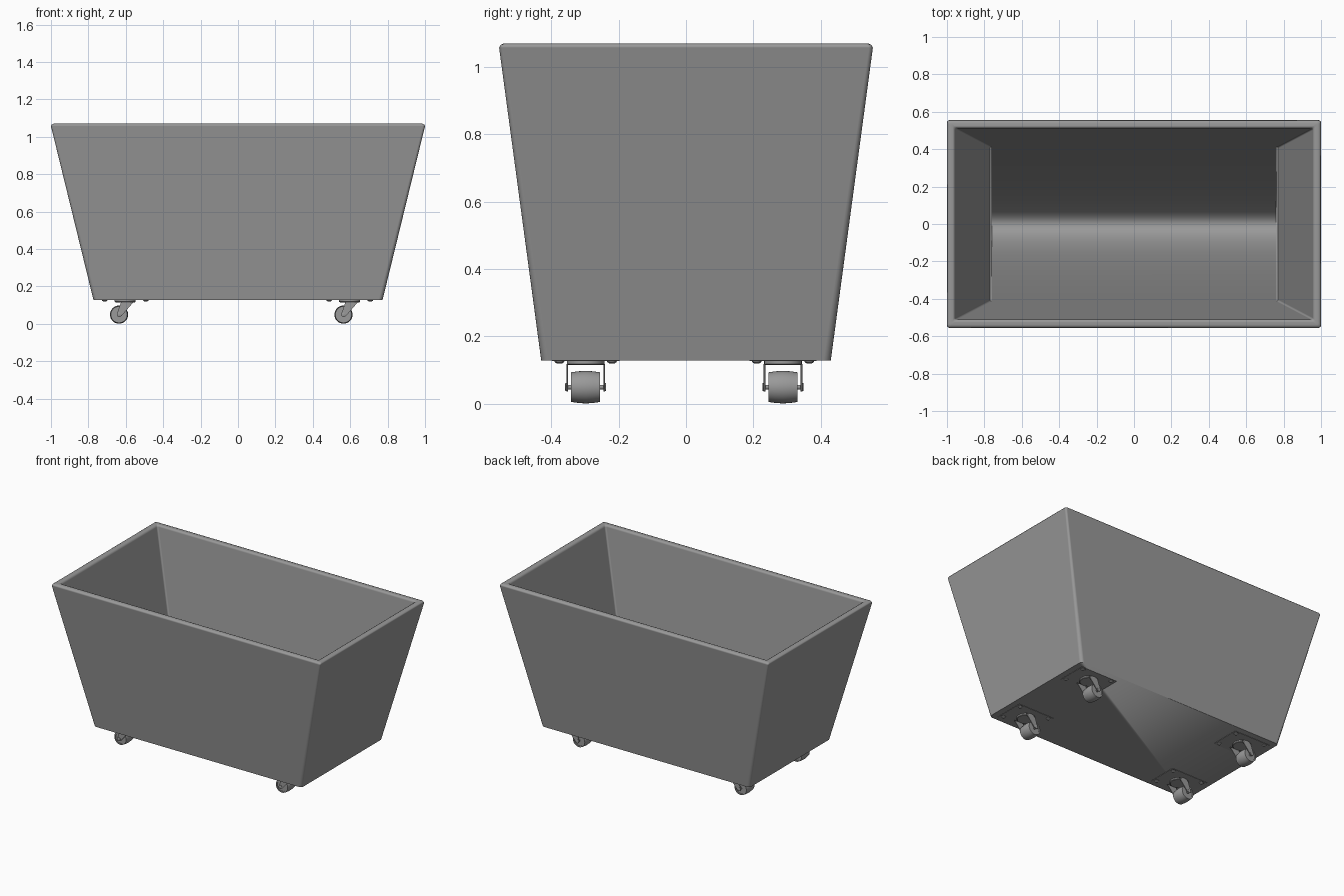
import bpy, bmesh, math
from mathutils import Matrix, Vector

cube = bpy.data.objects.get("Cube")
if cube:
    bpy.data.objects.remove(cube, do_unlink=True)

# One grey for the whole cart
grey = bpy.data.materials.new("grey")
grey.use_nodes = True
colour = (0.32, 0.32, 0.32, 1)
grey.diffuse_color = colour
grey.node_tree.nodes["Principled BSDF"].inputs["Base Color"].default_value = colour


def make_object(name, bm, smooth=True, location=(0, 0, 0)):
    mesh = bpy.data.meshes.new(name)
    bm.to_mesh(mesh)
    bm.free()
    mesh.materials.append(grey)
    obj = bpy.data.objects.new(name, mesh)
    obj.location = location
    bpy.context.collection.objects.link(obj)
    if smooth:
        bpy.ops.object.select_all(action="DESELECT")
        obj.select_set(True)
        bpy.context.view_layer.objects.active = obj
        bpy.ops.object.shade_smooth_by_angle(angle=math.radians(35))
    return obj


def rounded_rectangle(hx, hy, radius, steps=4):
    points = []
    for corner, (sx, sy) in enumerate([(1, 1), (-1, 1), (-1, -1), (1, -1)]):
        for i in range(steps + 1):
            a = math.pi / 2 * (corner + i / steps)
            points.append((sx * (hx - radius) + radius * math.cos(a),
                           sy * (hy - radius) + radius * math.sin(a)))
    return points


def lathe(profile, segments=32):
    """Closed solid of revolution about z from (radius, height) pairs."""
    bm = bmesh.new()
    rings = [[bm.verts.new((r * math.cos(a), r * math.sin(a), z))
              for a in (2 * math.pi * i / segments for i in range(segments))]
             for r, z in profile]
    for low, high in zip(rings, rings[1:]):
        for i in range(segments):
            j = (i + 1) % segments
            bm.faces.new((low[i], low[j], high[j], high[i]))
    bm.faces.new(rings[0][::-1])
    bm.faces.new(rings[-1])
    return bm


def sideways(bm):
    bmesh.ops.rotate(bm, verts=bm.verts, matrix=Matrix.Rotation(math.pi / 2, 3, "X"))
    return bm


def extruded(outline, y, thickness):
    """Flat plate in the xz plane, centred on y."""
    bm = bmesh.new()
    face = bm.faces.new([bm.verts.new((x, y - thickness / 2, z)) for x, z in outline])
    result = bmesh.ops.extrude_face_region(bm, geom=[face])
    moved = [v for v in result["geom"] if isinstance(v, bmesh.types.BMVert)]
    bmesh.ops.translate(bm, verts=moved, vec=(0, thickness, 0))
    bmesh.ops.recalc_face_normals(bm, faces=bm.faces)
    return bm


# Tapered thick-walled tub: underside, outer walls, rounded rim, inner walls, raised floor
BASE = 0.128
INNER_FLOOR = 0.29
bm = bmesh.new()
sections = [(0.773, 0.43, BASE, 0.022), (1.0, 0.555, 1.057, 0.012),
            (0.995, 0.55, 1.066, 0.012), (0.985, 0.54, 1.07, 0.01),
            (0.969, 0.524, 1.07, 0.01), (0.96, 0.515, 1.066, 0.01),
            (0.956, 0.511, 1.057, 0.01), (0.77, 0.413, INNER_FLOOR, 0.01)]
rings = [[bm.verts.new((x, y, z)) for x, y in rounded_rectangle(hx, hy, radius)]
         for hx, hy, z, radius in sections]
for low, high in zip(rings, rings[1:]):
    for i in range(len(low)):
        j = (i + 1) % len(low)
        bm.faces.new((low[i], low[j], high[j], high[i]))
underside = bm.faces.new(rings[0][::-1])
floor = bm.faces.new(rings[-1])
for f in bm.faces:
    f.smooth = True
# Both floors blend into the long walls and are creased at the ends
for e in list(underside.edges) + list(floor.edges):
    e.smooth = abs(e.verts[0].co.x - e.verts[1].co.x) > 1
# Split the floor into a long middle panel and two narrow ends
long_ends = [v for e in floor.edges if e.smooth for v in e.verts]
for s in (1, -1):
    bmesh.ops.connect_verts(bm, verts=[v for v in long_ends if v.co.x * s > 0])
tub = make_object("tub", bm, smooth=False)
weighted = tub.modifiers.new("flat_walls", "WEIGHTED_NORMAL")
weighted.weight = 100
weighted.keep_sharp = True


def caster(side, cx, cy):
    axle = Vector((cx - 0.033, cy, 0.049))

    # Mounting plate with four bolts
    bm = bmesh.new()
    bmesh.ops.create_cube(bm, size=1, matrix=Matrix.Diagonal((0.27, 0.2, 0.002, 1)))
    make_object(side + "_mounting_plate", bm, False, (cx, cy, BASE - 0.001))
    for n, (sx, sy) in enumerate([(1, 1), (-1, 1), (-1, -1), (1, -1)]):
        bolt = lathe([(0.008, -0.008), (0.014, -0.004), (0.015, 0)], 12)
        make_object(f"{side}_bolt_{n + 1}", bolt, True,
                    (cx + sx * 0.11, cy + sy * 0.078, BASE - 0.0005))

    # Swivel housing
    make_object(side + "_swivel", lathe([(0.052, -0.013), (0.056, -0.01), (0.056, 0)]),
                True, (cx, cy, BASE))

    # Raked fork arms
    outline = [(0.045, 0.117), (-0.022, 0.117), (-0.044, 0.055),
               (-0.041, 0.041), (-0.031, 0.036), (-0.02, 0.041)]
    for n, s in (("front", -1), ("back", 1)):
        make_object(f"{side}_fork_arm_{n}", extruded(outline, s * 0.055, 0.005),
                    False, (cx, cy, 0))

    # Crowned wheel and its axle
    tread = [(0.012, -0.038), (0.036, -0.038), (0.036, -0.043), (0.044, -0.043),
             (0.047, -0.022), (0.0485, 0)]
    tread += [(r, -z) for r, z in tread[-2::-1]]
    make_object(side + "_wheel", sideways(lathe(tread)), True, axle)
    pin = [(0.01, -0.061), (0.012, -0.06), (0.012, -0.057), (0.007, -0.057)]
    pin += [(r, -z) for r, z in reversed(pin)]
    make_object(side + "_axle", sideways(lathe(pin, 16)), True, axle)


for y_name, y in (("front", -0.298), ("back", 0.288)):
    for x_name, x in (("right", -0.603), ("left", 0.597)):
        caster(f"{y_name}_{x_name}", x, y)
